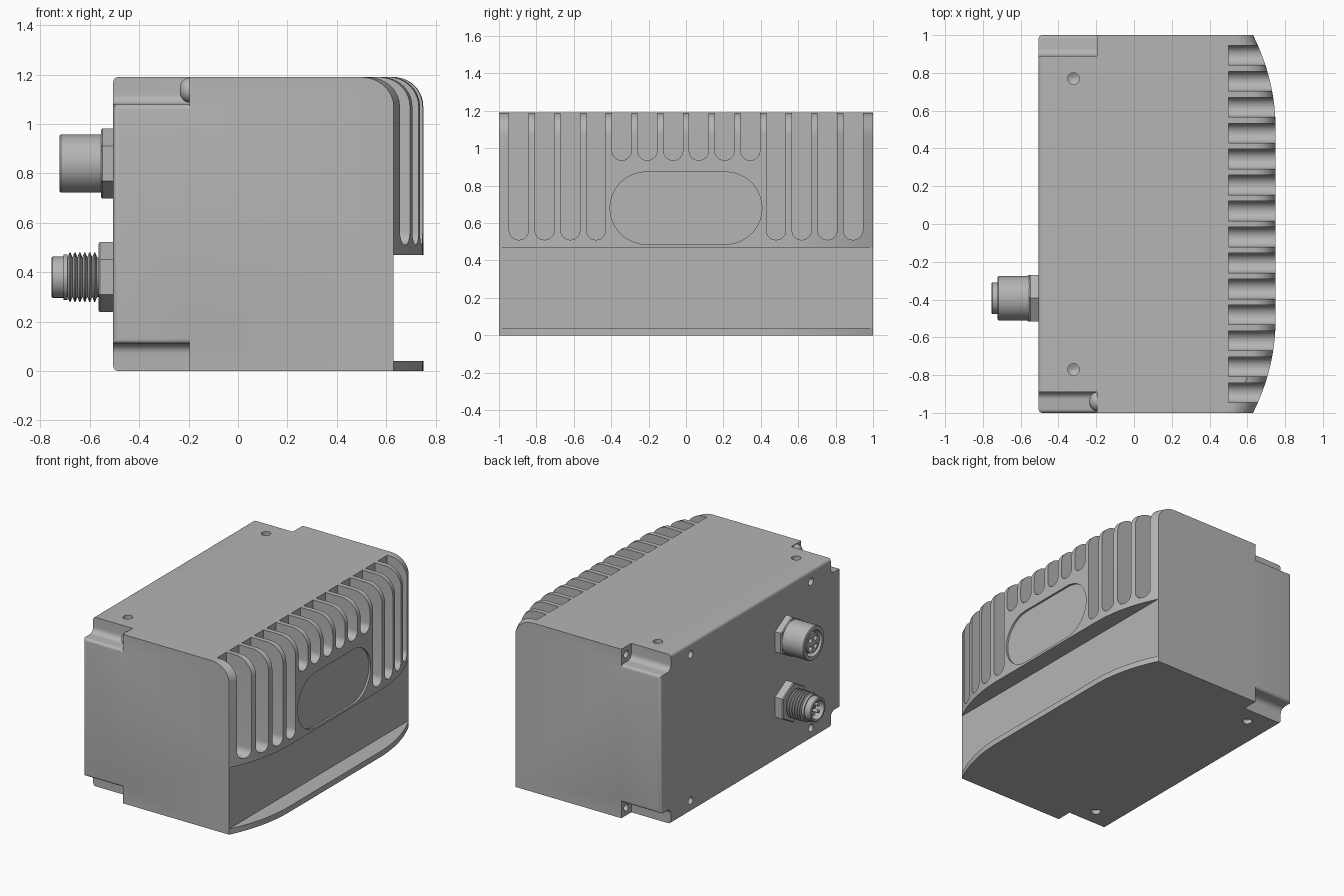
import bpy, bmesh
from math import sin, cos, pi, sqrt, radians

if "Cube" in bpy.data.objects:
    bpy.data.objects.remove(bpy.data.objects["Cube"])

BACK, FLAT, BULGE, TOP = -0.505, 0.63, 0.75, 1.19
grey = bpy.data.materials.new("housing_grey")
grey.use_nodes = True
grey.diffuse_color = (0.46, 0.46, 0.46, 1)
grey.node_tree.nodes["Principled BSDF"].inputs["Base Color"].default_value = grey.diffuse_color


def loft(bm, rings):
    """Skin a stack of equal rings and cap both ends."""
    rows = [[bm.verts.new(p) for p in r] for r in rings]
    n = len(rows[0])
    for a, b in zip(rows, rows[1:]):
        for i in range(n):
            j = (i + 1) % n
            bm.faces.new((a[i], a[j], b[j], b[i]))
    bm.faces.new(rows[0][::-1])
    bm.faces.new(rows[-1])


def ring_x(x, y, z, r, n=32):
    return [(x, y + r * sin(2 * pi * i / n), z + r * cos(2 * pi * i / n)) for i in range(n)]


def ring_z(x, y, z, r, n=24):
    return [(x + r * cos(2 * pi * i / n), y + r * sin(2 * pi * i / n), z) for i in range(n)]


def prism_x(bm, pts, lo, hi):
    loft(bm, [[(x, y, z) for y, z in pts] for x in (lo, hi)])


def lathe_x(bm, y, z, profile):
    loft(bm, [ring_x(x, y, z, r) for x, r in profile])


def arc(cy, cz, r, a0, a1, n=12):
    return [(cy + r * cos(radians(a0 + (a1 - a0) * i / n)),
             cz + r * sin(radians(a0 + (a1 - a0) * i / n))) for i in range(n + 1)]


def make(name, bm):
    bmesh.ops.recalc_face_normals(bm, faces=bm.faces)
    me = bpy.data.meshes.new(name)
    bm.to_mesh(me)
    bm.free()
    me.materials.append(grey)
    ob = bpy.data.objects.new(name, me)
    bpy.context.collection.objects.link(ob)
    return ob


def activate(ob):
    bpy.ops.object.select_all(action="DESELECT")
    ob.select_set(True)
    bpy.context.view_layer.objects.active = ob


def cut(ob, cutter):
    mod = ob.modifiers.new("cut", "BOOLEAN")
    mod.operation, mod.solver, mod.object = "DIFFERENCE", "EXACT", cutter
    activate(ob)
    bpy.ops.object.modifier_apply(modifier=mod.name)
    bpy.data.objects.remove(cutter)


def smooth(ob):
    activate(ob)
    bpy.ops.object.shade_smooth_by_angle(angle=radians(30))


# Plan outline: flat middle, arcs sweeping back to the ends
DEPTH = BULGE - FLAT
RADIUS = (0.25 + DEPTH ** 2) / (2 * DEPTH)
half = [0.5 + i / 24 for i in range(13)]
ys = [-y for y in half[::-1]] + half


def outline(z, inset=0.0, flat=False):
    pts = [(BACK, -1, z)]
    for y in ys:
        dy = abs(y) - 0.5
        x = FLAT if flat else BULGE - RADIUS + sqrt((RADIUS - inset) ** 2 - dy * dy)
        pts.append((x, y, z))
    return pts + [(BACK, 1, z)]


# Housing: bottom lip, recessed band, bulged upper part with rounded top edge
FILLET = 0.12
rings = [outline(0), outline(0.04), outline(0.04, flat=True), outline(0.47, flat=True), outline(0.47)]
for i in range(11):
    a = pi / 2 * i / 10
    rings.append(outline(TOP - FILLET + FILLET * sin(a), FILLET * (1 - cos(a))))
bm = bmesh.new()
loft(bm, rings)
bmesh.ops.remove_doubles(bm, verts=bm.verts, dist=0.0002)
bmesh.ops.recalc_face_normals(bm, faces=bm.faces)
bmesh.ops.dissolve_limit(bm, angle_limit=radians(0.5), verts=bm.verts, edges=bm.edges)
rear = [e for e in bm.edges if all(v.co.x < BACK + 0.01 for v in e.verts)]
bmesh.ops.bevel(bm, geom=rear, offset=0.02, segments=4, profile=0.5, affect="EDGES")
housing = make("housing", bm)

# Cooling slots, open at the top: long at the ends, short over the oval
bm = bmesh.new()
for i in range(14):
    y, r = (i - 6.5) * 0.1375, 0.052
    low = 0.935 if 4 <= i <= 9 else 0.51
    prism_x(bm, [(y + r, 1.4)] + arc(y, low + r, r, 0, -180) + [(y - r, 1.4)], 0.5, 0.9)

# Shallow oval recess
prism_x(bm, arc(0.213, 0.68, 0.193, -90, 90, 20) + arc(-0.213, 0.68, 0.193, 90, 270, 20), 0.736, 0.9)

# Corner notches with a cove inside and a rounded lip
profile = [(0, 0.3)] + arc(0.04, 0.04, 0.04, 180, 270, 8) + arc(0.09, -0.02, 0.02, 90, 0, 5) + [(0.3, -0.02), (0.3, 0.3)]
for side in (-1, 1):
    for upper in (True, False):
        pts = [(side * (0.89 + u), 1.08 + v if upper else 0.11 - v) for u, v in profile]
        prism_x(bm, pts, -0.8, -0.197)
cut(housing, make("slot_cutter", bm))

# Screw holes: top, bottom, rear face and notch walls
bm = bmesh.new()
for side in (-1, 1):
    for z, d in ((TOP, -1), (0, 1)):
        y = side * 0.77
        loft(bm, [ring_z(-0.32, y, z - d * 0.02, 0.031), ring_z(-0.32, y, z + d * 0.03, 0.031),
                  ring_z(-0.32, y, z + d * 0.045, 0.004)])
    for z in (0.08, 1.11):
        lathe_x(bm, side * 0.67, z, [(-0.53, 0.026), (-0.46, 0.026)])
    for z in (0.055, 1.135):
        if side > 0 or z < 1:
            lathe_x(bm, side * 0.947, z, [(-0.23, 0.024), (-0.15, 0.024)])
cut(housing, make("hole_cutter", bm))
smooth(housing)

# Domed screw in the upper front notch
bm = bmesh.new()
lathe_x(bm, -0.94, 1.137, [(-0.18, 0.05), (-0.2, 0.05)] +
        [(-0.2 - 0.037 * sin(radians(a)), 0.05 * cos(radians(a))) for a in range(15, 90, 15)])
smooth(make("vent_screw", bm))

# Hex nuts for both connectors
CY, SOCKET_Z, PLUG_Z = -0.393, 0.84, 0.38
for name, z, end in (("socket_nut", SOCKET_Z, -0.555), ("plug_nut", PLUG_Z, -0.565)):
    bm = bmesh.new()
    loft(bm, [ring_x(x, CY, z, r, 6) for x, r in ((-0.49, 0.142), (end + 0.006, 0.142), (end, 0.135))])
    make(name, bm)

# Socket connector with contact holes
bm = bmesh.new()
lathe_x(bm, CY, SOCKET_Z, [(-0.49, 0.118), (-0.717, 0.118), (-0.722, 0.113), (-0.722, 0.09),
                           (-0.67, 0.09), (-0.67, 0.07), (-0.715, 0.07), (-0.715, 0.01)])
socket = make("socket", bm)
contacts = [(0.04 * cos(a), 0.04 * sin(a)) for a in (pi / 4 + k * pi / 2 for k in range(4))]
bm = bmesh.new()
for u, v in contacts:
    lathe_x(bm, CY + u, SOCKET_Z + v, [(-0.74, 0.017), (-0.68, 0.017)])
cut(socket, make("contact_cutter", bm))
smooth(socket)

# Threaded plug connector with pins and a key
bm = bmesh.new()
thread = []
for i in range(6):
    x = -0.57 - i * 0.02
    thread += [(x, 0.08), (x - 0.008, 0.1), (x - 0.012, 0.1)]
lathe_x(bm, CY, PLUG_Z, [(-0.49, 0.08)] + thread +
        [(-0.69, 0.08), (-0.69, 0.092), (-0.707, 0.092), (-0.707, 0.084), (-0.75, 0.084),
         (-0.755, 0.079), (-0.755, 0.066), (-0.69, 0.066), (-0.69, 0.01)])
for u, v in contacts:
    lathe_x(bm, CY + u * 0.85, PLUG_Z + v * 0.85, [(-0.68, 0.012), (-0.74, 0.012), (-0.745, 0.006)])
key = [(CY + u, PLUG_Z + v) for u, v in ((-0.012, 0.05), (0.012, 0.05), (0.012, 0.07), (-0.012, 0.07))]
prism_x(bm, key, -0.75, -0.685)
smooth(make("plug", bm))
